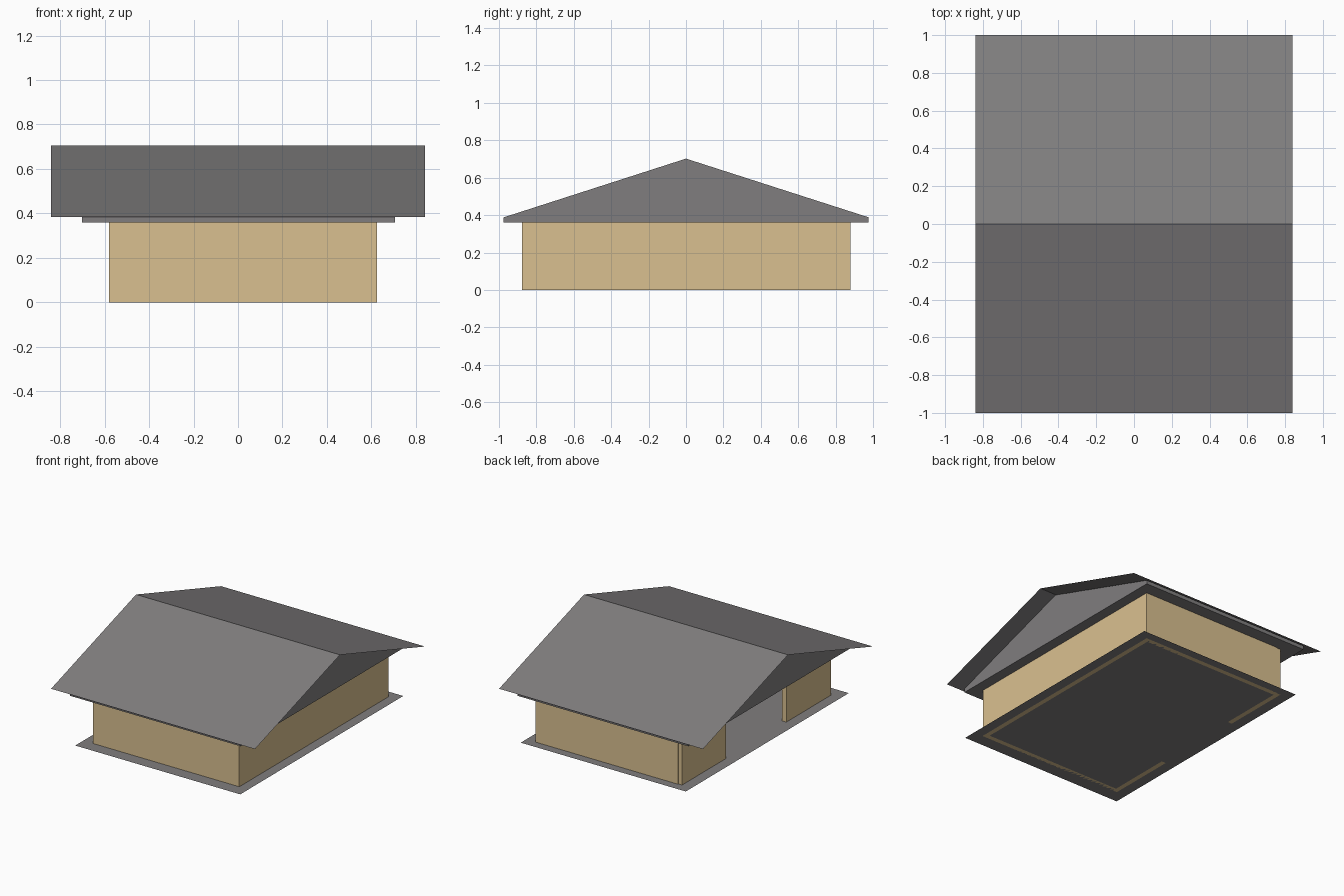
import bpy

if "Cube" in bpy.data.objects:
    bpy.data.objects.remove(bpy.data.objects["Cube"])


def material(name, rgb):
    m = bpy.data.materials.new(name)
    m.diffuse_color = (*rgb, 1.0)
    m.use_nodes = True
    m.node_tree.nodes["Principled BSDF"].inputs["Base Color"].default_value = m.diffuse_color
    return m


GREY = material("slate_grey", (0.216, 0.208, 0.211))
TAN = material("tan_wall", (0.70, 0.53, 0.28))


def add_mesh(name, verts, faces, mat):
    me = bpy.data.meshes.new(name)
    me.from_pydata(verts, [], faces)
    me.materials.append(mat)
    ob = bpy.data.objects.new(name, me)
    bpy.context.collection.objects.link(ob)
    return ob


def box(name, x0, x1, y0, y1, z0, z1, mat):
    v = [(x, y, z) for x in (x0, x1) for y in (y0, y1) for z in (z0, z1)]
    f = [(0, 1, 3, 2), (4, 6, 7, 5), (0, 4, 5, 1),
         (2, 3, 7, 6), (0, 2, 6, 4), (1, 5, 7, 3)]
    return add_mesh(name, v, f, mat)


H, T = 0.36, 0.035            # wall height and thickness

# floor sheet, wider than the walls
add_mesh("floor", [(-0.66, -0.973, 0), (0.70, -0.973, 0),
                   (0.70, 0.945, 0), (-0.66, 0.945, 0)], [(0, 1, 2, 3)], GREY)

# walls: three full sides and a left side with a wide opening
box("front_wall", -0.58, 0.622, -0.877, -0.877 + T, 0, H, TAN)
box("back_wall", -0.55, 0.625, 0.88 - T, 0.88, 0, H, TAN)
box("right_wall", 0.625 - T, 0.625, -0.872, 0.88, 0, H, TAN)
box("left_wall_front", -0.58, -0.58 + T, -0.875, -0.352, 0, H, TAN)
box("left_wall_back", -0.58, -0.58 + T, 0.355, 0.875, 0, H, TAN)

# attic: pentagon profile run along x, open at the top under the roof
profile = [(-0.975, H), (0.977, H), (0.977, 0.388), (0, 0.702), (-0.975, 0.388)]
verts = [(x, y, z) for x in (-0.702, 0.705) for y, z in profile]
add_mesh("attic_gables", verts,
         [(4, 3, 2, 1, 0), (5, 6, 7, 8, 9),      # gable ends
          (0, 1, 6, 5),                          # ceiling
          (1, 2, 7, 6), (0, 5, 9, 4)], GREY)     # eave boards

# thin pitched roof sheet
verts = [(x, y, z) for x in (-0.84, 0.84)
         for y, z in ((-1, 0.385), (0, 0.705), (1, 0.385))]
add_mesh("roof", verts, [(0, 3, 4, 1), (1, 4, 5, 2)], GREY)
